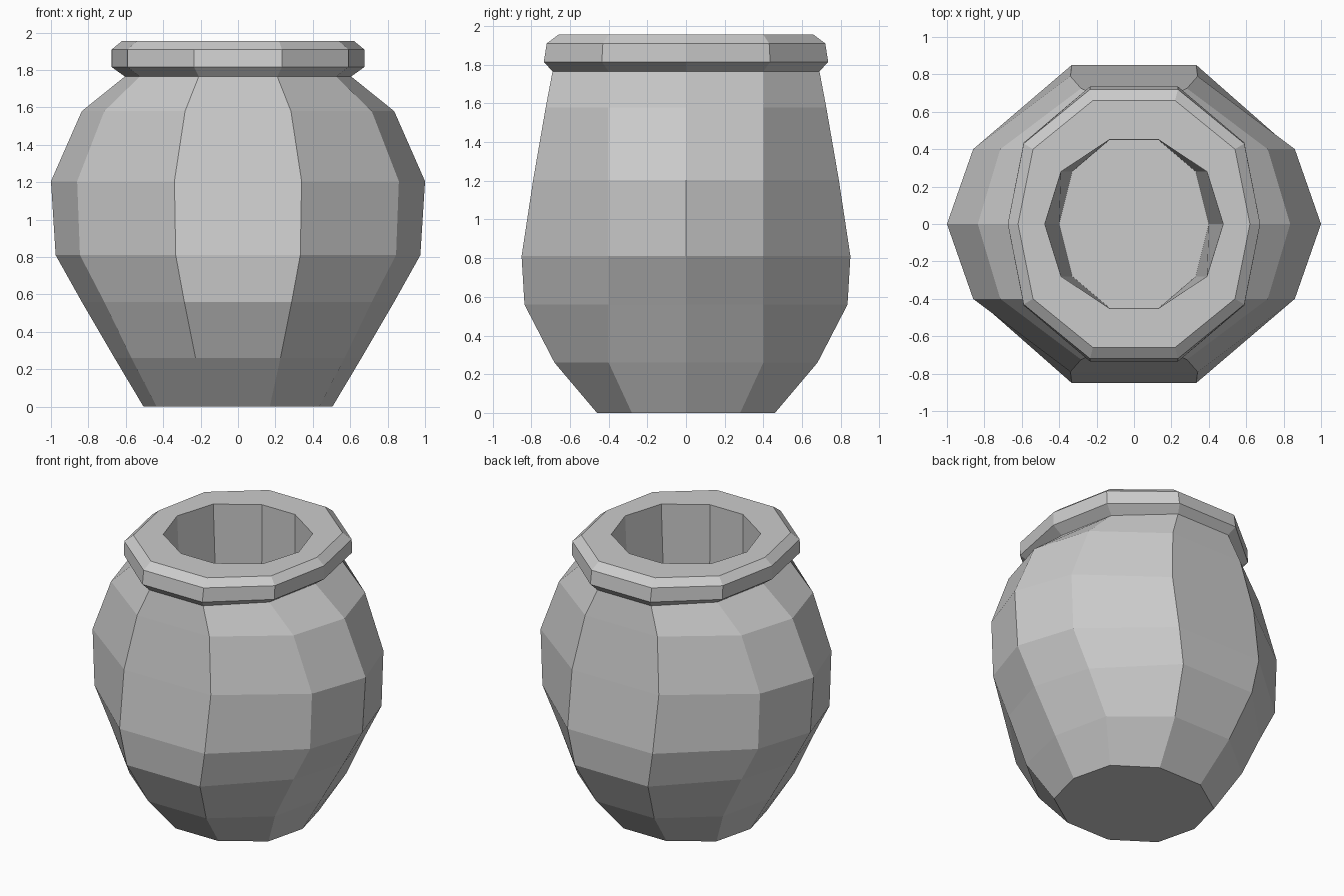
import bpy, bmesh

# Ten-sided rings: z, side corner x, middle corner (x, y), front corner (x, y)
RINGS = [
    (0.00, 0.505, 0.435, 0.28, 0.17, 0.46),   # base
    (0.26, 0.66, 0.57, 0.40, 0.227, 0.68),
    (0.56, 0.835, 0.715, 0.40, 0.287, 0.835),
    (0.81, 0.975, 0.845, 0.40, 0.333, 0.85),
    (1.205, 1.00, 0.86, 0.40, 0.34, 0.79),    # shoulder
    (1.58, 0.835, 0.715, 0.40, 0.283, 0.725),
    (1.765, 0.605, 0.525, 0.40, 0.21, 0.69),  # neck
    (1.815, 0.675, 0.59, 0.435, 0.235, 0.735),  # rim
    (1.91, 0.675, 0.59, 0.43, 0.235, 0.72),
    (1.955, 0.62, 0.54, 0.40, 0.22, 0.66),
    (1.955, 0.477, 0.39, 0.28, 0.13, 0.452),  # mouth
    (0.20, 0.40, 0.33, 0.28, 0.13, 0.45),     # inner floor
]


def ring(bm, z, sx, mx, my, fx, fy):
    quarter = [(sx, 0), (mx, my), (fx, fy)]
    half = quarter + [(-x, y) for x, y in quarter[:0:-1]]
    pts = half + [(-x, -y) for x, y in half]
    return [bm.verts.new((x, y, z)) for x, y in pts]


# Pot: rings bridged from the base, over the rim and down inside
bm = bmesh.new()
loops = [ring(bm, *r) for r in RINGS]
for a, b in zip(loops, loops[1:]):
    n = len(a)
    for i in range(n):
        j = (i + 1) % n
        bm.faces.new((a[i], a[j], b[j], b[i]))
bm.faces.new(loops[0][::-1])
bm.faces.new(loops[-1])
bmesh.ops.recalc_face_normals(bm, faces=bm.faces)

mesh = bpy.data.meshes.new("pot")
bm.to_mesh(mesh)
bm.free()
bpy.context.collection.objects.link(bpy.data.objects.new("pot", mesh))
